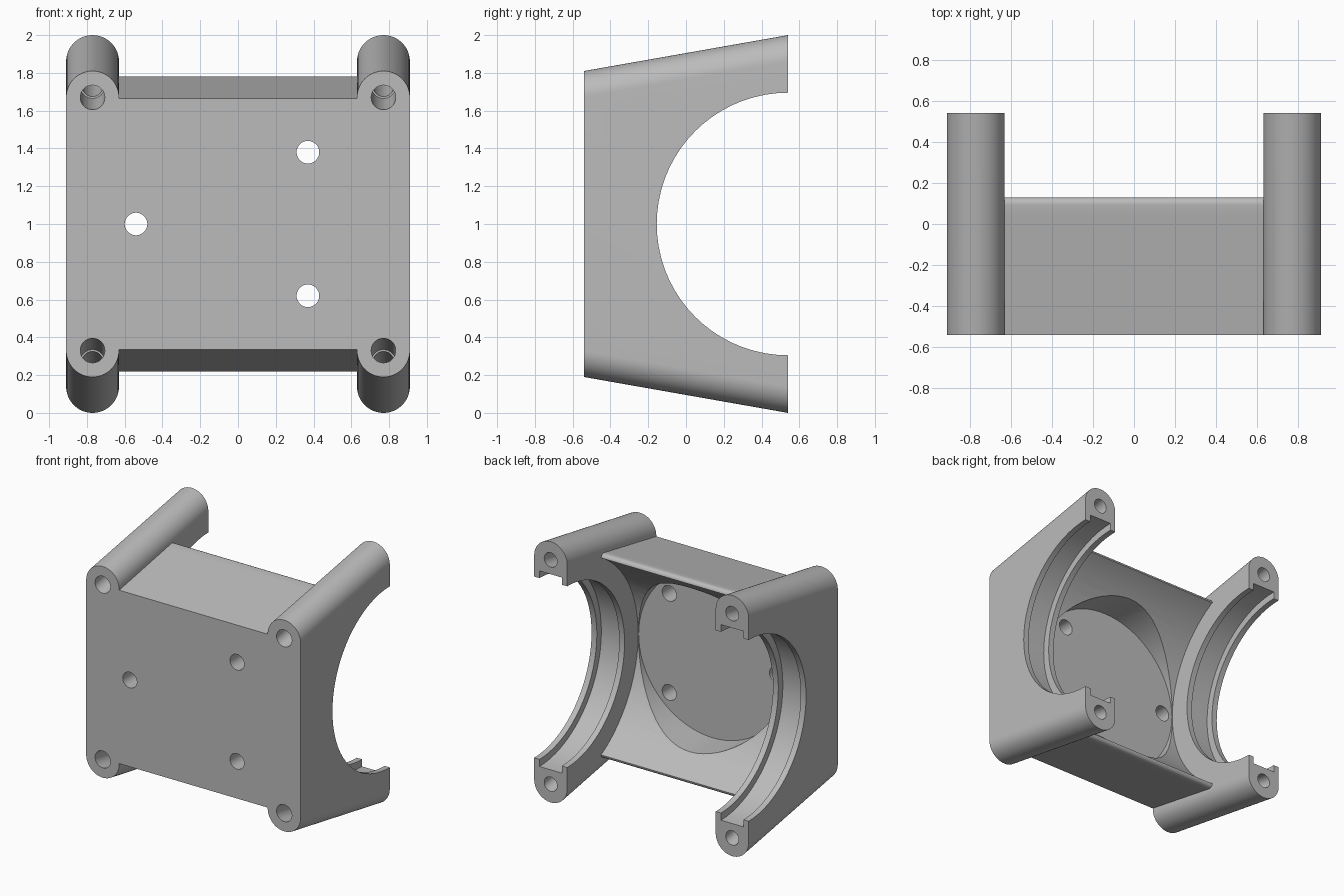
import bpy
import bmesh
from math import sin, cos, pi, radians

cube = bpy.data.objects.get("Cube")
if cube:
    bpy.data.objects.remove(cube, do_unlink=True)

grey = bpy.data.materials.new("plain_grey")
grey.use_nodes = True
colour = (0.5, 0.5, 0.5, 1)
grey.diffuse_color = colour
grey.node_tree.nodes["Principled BSDF"].inputs["Base Color"].default_value = colour

FRONT, BACK = -0.54, 0.54
MID_Z = 1.0
ARM_X, ARM_R = 0.77, 0.14      # end plate centre and half width
SLOPE = 0.19 / 1.08            # outward flare of the arms


def loft(name, ring_a, ring_b):
    """Solid between two matching closed rings."""
    bm = bmesh.new()
    a = [bm.verts.new(p) for p in ring_a]
    b = [bm.verts.new(p) for p in ring_b]
    bm.faces.new(a)
    bm.faces.new(b[::-1])
    for i in range(len(a)):
        j = (i + 1) % len(a)
        bm.faces.new((a[j], a[i], b[i], b[j]))
    bmesh.ops.recalc_face_normals(bm, faces=bm.faces)
    mesh = bpy.data.meshes.new(name)
    bm.to_mesh(mesh)
    bm.free()
    mesh.materials.append(grey)
    obj = bpy.data.objects.new(name, mesh)
    bpy.context.collection.objects.link(obj)
    return obj


def ring(u, v, r, n, start=0.0, sweep=2 * pi, closed=True):
    steps = n if closed else n - 1
    return [(u + r * cos(start + sweep * i / steps),
             v + r * sin(start + sweep * i / steps)) for i in range(n)]


def along_x(name, profile, x0, x1):
    return loft(name, [(x0, y, z) for y, z in profile], [(x1, y, z) for y, z in profile])


def arm_z(y):
    """Height of the upper arm axis above the middle."""
    return 0.67 + (y - FRONT) * SLOPE


def bore(name, x, z0, y0, z1, y1, r, n=32):
    """Round bar running front to back, optionally slanted."""
    return loft(name, [(px, y0, pz) for px, pz in ring(x, z0, r, n)],
                [(px, y1, pz) for px, pz in ring(x, z1, r, n)])


def combine(target, tool, operation):
    mod = target.modifiers.new("join", 'BOOLEAN')
    mod.operation = operation
    mod.solver = 'EXACT'
    mod.object = tool
    bpy.context.view_layer.objects.active = target
    bpy.ops.object.modifier_apply(modifier=mod.name)
    bpy.data.objects.remove(tool, do_unlink=True)


# Centre housing with rounded rear lips
lip_y, lip_r = 0.10, 0.03
lip_z = arm_z(lip_y) - lip_r
upper = [(FRONT, MID_Z + arm_z(FRONT) - 0.005)]
upper += ring(lip_y, MID_Z + lip_z, lip_r, 9, pi / 2 + 0.17, -pi, False)
lower = [(y, 2 * MID_Z - z) for y, z in reversed(upper)]
body = along_x("bracket_body", upper + lower, -0.7, 0.7)


# End plates with rounded, flaring top and bottom
def stadium(x, y):
    h = arm_z(y)
    outline = ring(x, MID_Z + h, ARM_R, 33, 0, pi, False)
    outline += ring(x, MID_Z - h, ARM_R, 33, pi, pi, False)
    return [(px, y, pz) for px, pz in outline]


for side in (-1, 1):
    x = side * ARM_X
    combine(body, loft("end_plate", stadium(x, FRONT), stadium(x, BACK)), 'UNION')

# Saddle through both plates, wider cavity between them
def saddle(name, r, x0, x1):
    combine(body, along_x(name, ring(BACK, MID_Z, r, 72), x0, x1), 'DIFFERENCE')


saddle("saddle_cut", 0.695, -1.2, 1.2)
saddle("cavity_cut", 0.86, -0.63, 0.63)
for side in (-1, 1):
    saddle("groove_cut", 0.75, side * ARM_X - 0.095, side * ARM_X + 0.095)

# Round pocket with a flat floor
combine(body, bore("pocket_cut", 0, MID_Z, -0.325, MID_Z, 0.5, 0.629, 72), 'DIFFERENCE')

# Three mounting holes in the front wall
for x, z in ((0.37, 1.38), (0.37, 0.62), (-0.54, 1.0)):
    combine(body, bore("mount_hole_cut", x, z, -0.7, z, 0, 0.06), 'DIFFERENCE')

# Stepped screw holes along the four arms
for side in (-1, 1):
    for up in (-1, 1):
        for y0, y1, r in ((-0.7, -0.2, 0.065), (-0.3, 0.7, 0.055)):
            combine(body, bore("screw_hole_cut", side * ARM_X, MID_Z + up * arm_z(y0), y0,
                               MID_Z + up * arm_z(y1), y1, r), 'DIFFERENCE')

bpy.ops.object.select_all(action='DESELECT')
body.select_set(True)
bpy.context.view_layer.objects.active = body
bpy.ops.object.shade_smooth_by_angle(angle=radians(25))
